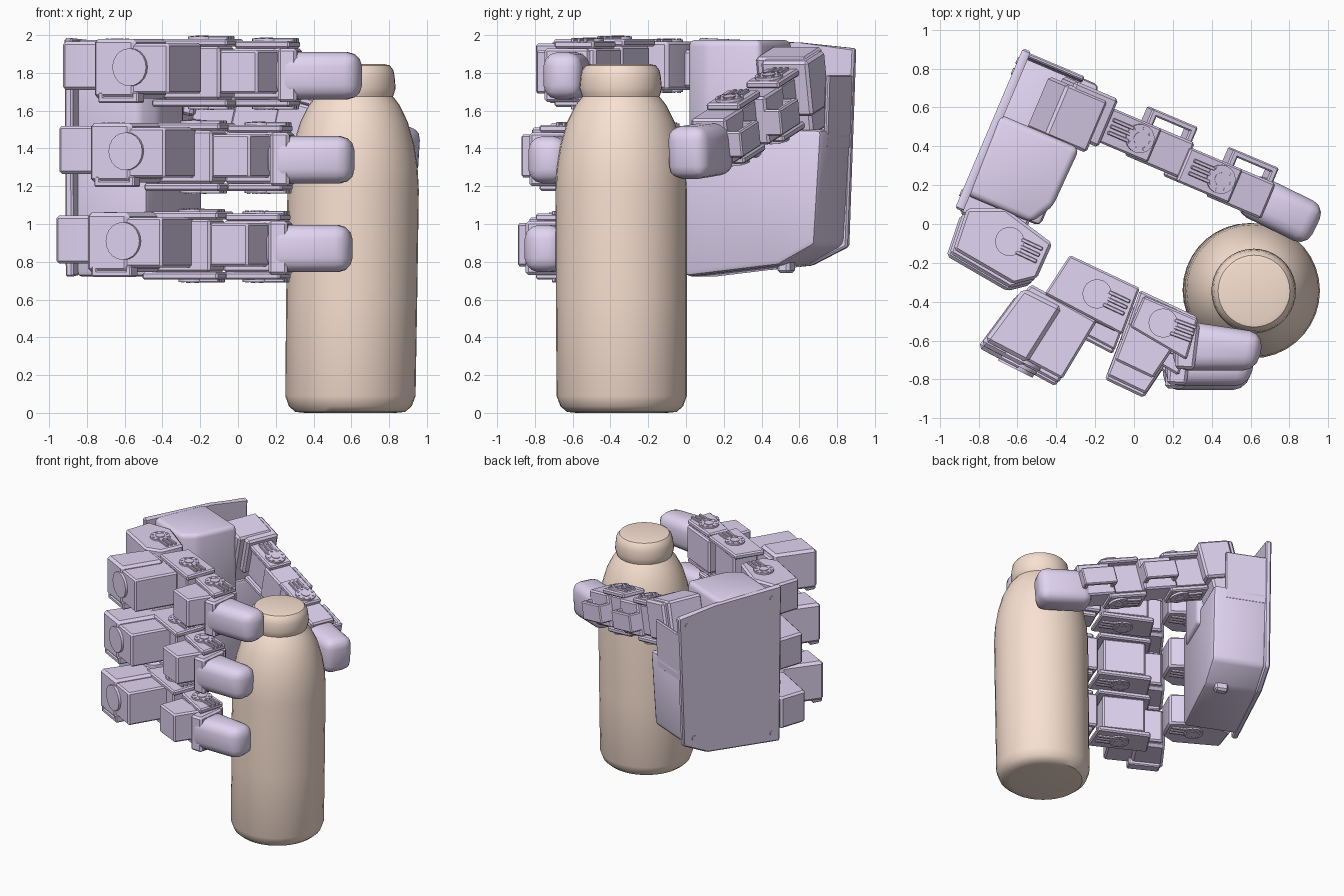
import bpy, bmesh
from math import radians, cos, sin, pi
from mathutils import Matrix, Vector

if "Cube" in bpy.data.objects:
    bpy.data.objects.remove(bpy.data.objects["Cube"])


def material(name, color):
    m = bpy.data.materials.new(name)
    m.diffuse_color = color
    m.use_nodes = True
    m.node_tree.nodes["Principled BSDF"].inputs["Base Color"].default_value = m.diffuse_color
    return m


HAND = material("lilac", (0.75, 0.66, 0.88, 1))
TAN = material("tan", (0.94, 0.75, 0.64, 1))
YAW = Matrix.Rotation(radians(-23), 4, 'Z')          # the whole hand is turned
SIDE = YAW @ Matrix(((0, 0, 1, 0), (1, 0, 0, 0), (0, 1, 0, 0), (0, 0, 0, 1)))


def finish(name, bm, mat, M=Matrix(), angle=30):
    bmesh.ops.recalc_face_normals(bm, faces=bm.faces)
    me = bpy.data.meshes.new(name)
    bm.to_mesh(me)
    bm.free()
    me.materials.append(mat)
    ob = bpy.data.objects.new(name, me)
    ob.matrix_world = M
    bpy.context.collection.objects.link(ob)
    bpy.ops.object.select_all(action='DESELECT')
    bpy.context.view_layer.objects.active = ob
    ob.select_set(True)
    bpy.ops.object.shade_smooth_by_angle(angle=radians(angle))
    return ob


def prism(name, pts, z0, z1, bevel=0.012, segs=1, M=Matrix()):
    """Outline in the local xy plane, extruded from z0 to z1 and bevelled."""
    bm = bmesh.new()
    lo = [bm.verts.new((x, y, z0)) for x, y in pts]
    hi = [bm.verts.new((x, y, z1)) for x, y in pts]
    bm.faces.new(lo[::-1])
    bm.faces.new(hi)
    n = len(pts)
    for i in range(n):
        j = (i + 1) % n
        bm.faces.new((lo[i], lo[j], hi[j], hi[i]))
    bmesh.ops.bevel(bm, geom=list(bm.edges), offset=bevel, segments=segs,
                    profile=0.5, affect='EDGES', clamp_overlap=True)
    return finish(name, bm, HAND, M)


def box(name, x0, x1, y0, y1, z0, z1, bevel=0.012, segs=1, M=Matrix()):
    return prism(name, [(x0, y0), (x1, y0), (x1, y1), (x0, y1)], z0, z1, bevel, segs, M)


def disc(name, c, r, h, M=Matrix(), axis=(0, 0, 1)):
    bm = bmesh.new()
    bmesh.ops.create_cone(bm, cap_ends=True, segments=20, radius1=r, radius2=r, depth=h)
    rot = Vector(axis).to_track_quat('Z', 'Y').to_matrix().to_4x4()
    return finish(name, bm, HAND, M @ Matrix.Translation(c) @ rot)


def slot_lug(name, x0, x1, y0, y1, z0, z1, M):
    """Open loop: two arms and a bridge."""
    t = 0.035
    box(name + "_arm_a", x0, x0 + t, y0, y1, z0, z1, 0.008, 1, M)
    box(name + "_arm_b", x1 - t, x1, y0, y1, z0, z1, 0.008, 1, M)
    box(name + "_bridge", x0, x1, y1 - t, y1, z0, z1, 0.008, 1, M)


def horn(name, c, M, half, ang):
    """Round servo horn with a ribbed arm and screws on both faces of a joint."""
    for s in (-1, 1):
        A = M @ Matrix.Translation((c[0], c[1], c[2] + s * half)) @ Matrix.Rotation(radians(ang), 4, 'Z')
        disc(name + "_disc", (0, 0, 0), 0.075, 0.02, A)
        disc(name + "_hub", (0, 0, 0), 0.035, 0.03, A)
        for k in range(8):
            disc(name + "_screw", (0.057 * cos(k * pi / 4), 0.057 * sin(k * pi / 4), 0), 0.009, 0.028, A)
        for y in (-0.035, 0, 0.035):
            box(name + "_rib", 0.05, 0.17, y - 0.01, y + 0.01, -0.012, 0.012, 0.004, 1, A)


# bottle: lathed profile, leaning slightly
profile = [(0, 0), (0.24, 0), (0.29, 0.005), (0.325, 0.035), (0.345, 0.09), (0.347, 0.6), (0.348, 1.18),
           (0.34, 1.30), (0.32, 1.42), (0.285, 1.54), (0.24, 1.63), (0.205, 1.675), (0.21, 1.69),
           (0.218, 1.72), (0.212, 1.78), (0.205, 1.815), (0.185, 1.84), (0.16, 1.846), (0, 1.846)]
bm = bmesh.new()
rings, N = [], 36
for r, z in profile:
    cx, cy = 0.594 + 0.013 * z, -0.34 - 0.003 * z
    if r == 0:
        rings.append([bm.verts.new((cx, cy, z))] * N)
    else:
        rings.append([bm.verts.new((cx + r * cos(2 * pi * i / N), cy + r * sin(2 * pi * i / N), z))
                      for i in range(N)])
for a, b in zip(rings, rings[1:]):
    for i in range(N):
        j = (i + 1) % N
        bm.faces.new(list(dict.fromkeys((a[i], a[j], b[j], b[i]))))
finish("bottle", bm, TAN, angle=35)

# palm: outlines in (across, up), extruded along the finger direction
prism("palm_back_plate", [(-0.27, 0.72), (0.36, 0.78), (0.57, 0.88), (0.61, 1.93), (0.3, 1.96), (-0.285, 1.985)],
      -0.88, -0.835, 0.01, 1, SIDE)
prism("palm_body", [(-0.2, 0.72), (0.34, 0.78), (0.55, 0.89), (0.59, 1.5), (-0.2, 1.5)],
      -0.86, -0.44, 0.03, 2, SIDE)
# upper palm: plan outline with a cut corner
prism("palm_upper_body", [(-0.86, -0.2), (-0.49, -0.2), (-0.42, -0.08), (-0.41, 0.25), (-0.86, 0.25)],
      1.35, 1.975, 0.035, 3, YAW)
prism("palm_side_wall", [(0.56, 1.4), (0.585, 1.4), (0.6, 1.79), (0.575, 1.79)], -0.86, -0.53, 0.008, 1, SIDE)
box("palm_bottom_lug", 0.3, 0.37, 0.74, 0.83, -0.62, -0.52, 0.015, 1, SIDE)
# finger mounts along the front edge of the palm
for z in (0.8, 1.27, 1.72):
    box("finger_mount", -0.3, -0.15, z, z + 0.2, -0.85, -0.5, 0.015, 1, SIDE)
for v, z in ((-0.2, 0.8), (-0.2, 1.9), (0.54, 1.86), (0.48, 0.93)):
    disc("plate_screw", (v, z, -0.88), 0.018, 0.012, SIDE)

# fingers: top-view outlines repeated at three heights, lower ones curled a little further
for name, near, far in (("top", (0, 0, 0), (0, 0, 0)),
                        ("middle", (-0.02, -0.02, -0.445), (-0.04, -0.08, -0.445)),
                        ("bottom", (-0.035, -0.035, -0.92), (-0.05, -0.10, -0.915))):
    A, B = Matrix.Translation(near), Matrix.Translation(far)
    n = name + "_finger_"
    # knuckle
    prism(n + "knuckle", [(-0.86, 0.08), (-0.93, -0.13), (-0.62, -0.31), (-0.5, -0.28), (-0.42, -0.10), (-0.66, 0.08)],
          1.71, 1.965, 0.015, 1, A)
    horn(n + "knuckle_horn", (-0.64, -0.09, 1.838), A, 0.13, -25)
    # first motor
    prism(n + "first_motor", [(-0.53, -0.31), (-0.76, -0.59), (-0.37, -0.8), (-0.19, -0.5)], 1.69, 1.955, 0.012, 1, A)
    prism(n + "first_motor_shell", [(-0.57, -0.33), (-0.77, -0.6), (-0.55, -0.715), (-0.37, -0.43)],
          1.665, 1.98, 0.02, 1, A)
    disc(n + "motor_boss", (-0.565, -0.69, 1.83), 0.1, 0.05, A, (-0.45, -0.89, 0))
    slot_lug(n + "first_lug", -0.12, 0.12, 0, 0.06, -0.08, 0.0,
             A @ Matrix.Translation((-0.6, -0.6, 1.70)) @ Matrix.Rotation(radians(-28), 4, 'Z')
             @ Matrix.Rotation(radians(-90), 4, 'X'))
    # middle bracket: core with a plate above and below
    mid = [(-0.33, -0.16), (-0.46, -0.36), (-0.06, -0.57), (0.03, -0.33)]
    prism(n + "bracket_core", [(-0.3, -0.19), (-0.4, -0.36), (-0.1, -0.52), (-0.02, -0.34)], 1.66, 1.94, 0.012, 1, B)
    for z in (1.62, 1.94):
        prism(n + "bracket_plate", mid, z, z + 0.04, 0.01, 1, B)
    horn(n + "bracket_horn", (-0.19, -0.36, 1.8), B, 0.182, -25)
    # second motor and its bracket
    prism(n + "second_motor", [(-0.02, -0.49), (-0.1, -0.70), (0.1, -0.795), (0.23, -0.60)], 1.69, 1.92, 0.012, 1, B)
    prism(n + "tip_bracket_core", [(0.03, -0.34), (-0.03, -0.52), (0.27, -0.66), (0.33, -0.48)],
          1.66, 1.93, 0.012, 1, B)
    for z in (1.62, 1.93):
        prism(n + "tip_bracket_plate", [(0.05, -0.37), (-0.02, -0.53), (0.27, -0.70), (0.33, -0.49)],
              z, z + 0.04, 0.01, 1, B)
    horn(n + "tip_horn", (0.15, -0.51, 1.795), B, 0.177, -20)
    # rounded fingertip in a squarer collar
    prism(n + "tip_collar", [(0.22, -0.5), (0.21, -0.745), (0.31, -0.75), (0.34, -0.51)], 1.645, 1.93, 0.015, 1, B)
    prism(n + "fingertip", [(0.2, -0.49), (0.2, -0.755), (0.635, -0.755), (0.67, -0.56)],
          1.66, 1.91, 0.075, 3, B)

# thumb: straight chain along local x, sloping down toward the tip
Z = YAW @ Matrix.Translation((-0.5, 0.38, 1.76)) @ Matrix.Rotation(radians(14), 4, 'Y')
box("thumb_mount", -0.14, 0.1, -0.14, 0.15, -0.28, 0.15, 0.015, 1, Z)
box("thumb_base_motor", -0.1, 0.15, -0.09, 0.18, -0.16, 0.14, 0.015, 1, Z)
T = Matrix.Translation((-0.01, -0.01, -0.065)) @ Z
for i, x in enumerate((0.12, 0.6)):
    y0 = -0.05 - 0.03 * i
    n = "thumb_%s_" % ("lower", "upper")[i]
    box(n + "bracket_core", x, x + 0.27, y0 + 0.02, y0 + 0.16, -0.12, 0.12, 0.012, 1, T)
    for z in (-0.165, 0.125):
        box(n + "bracket_plate", x, x + 0.3, y0, y0 + 0.19, z, z + 0.04, 0.01, 1, T)
    horn(n + "horn", (x + 0.21, y0 + 0.1, 0), T, 0.17, 180)
    box(n + "motor", x + 0.24, x + 0.5, y0 - 0.01, y0 + 0.19, -0.13, 0.13, 0.012, 1, T)
    slot_lug(n + "lug", x + 0.24, x + 0.5, y0 + 0.17, y0 + 0.27, -0.08, 0.06, T)
# thumb tip lies flatter than the chain
P = Matrix.Translation((0.785, 0.06, 1.385)) @ Matrix.Rotation(radians(-26), 4, 'Z') @ Matrix.Rotation(radians(4), 4, 'Y')
box("thumb_tip", -0.24, 0.165, -0.115, 0.115, -0.14, 0.14, 0.07, 3, P)
